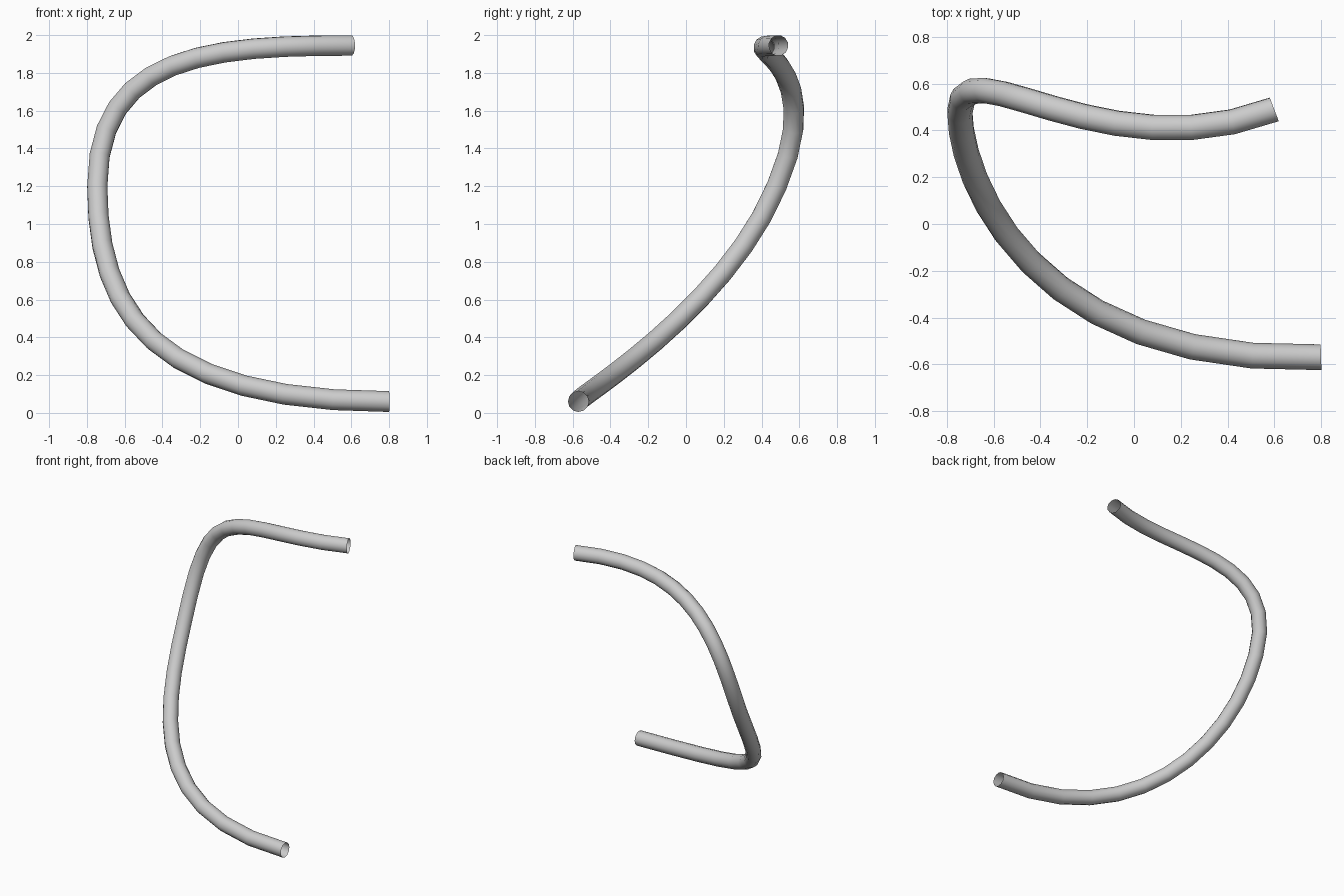
import bpy

if "Cube" in bpy.data.objects:
    bpy.data.objects.remove(bpy.data.objects["Cube"])

# Bent open-ended tube: (left handle, point, right handle)
KNOTS = [
    ((2.05, -0.53, 0.06), (0.80, -0.57, 0.06), (-0.455, -0.61, 0.06)),
    ((-0.745, 0.205, 0.535), (-0.745, 0.48, 1.20), (-0.745, 0.785, 1.907)),
    ((-0.13, 0.21, 1.945), (0.60, 0.49, 1.945), (1.33, 0.77, 1.945)),
]

curve = bpy.data.curves.new("bent_tube", 'CURVE')
curve.dimensions = '3D'
curve.resolution_u = 12
curve.bevel_depth = 0.055
curve.bevel_resolution = 4
curve.use_fill_caps = False

spline = curve.splines.new('BEZIER')
spline.bezier_points.add(len(KNOTS) - 1)
for bp, (left, co, right) in zip(spline.bezier_points, KNOTS):
    bp.handle_left_type = bp.handle_right_type = 'FREE'
    bp.co, bp.handle_left, bp.handle_right = co, left, right
spline.use_smooth = True

tube = bpy.data.objects.new("bent_tube", curve)
bpy.context.collection.objects.link(tube)
